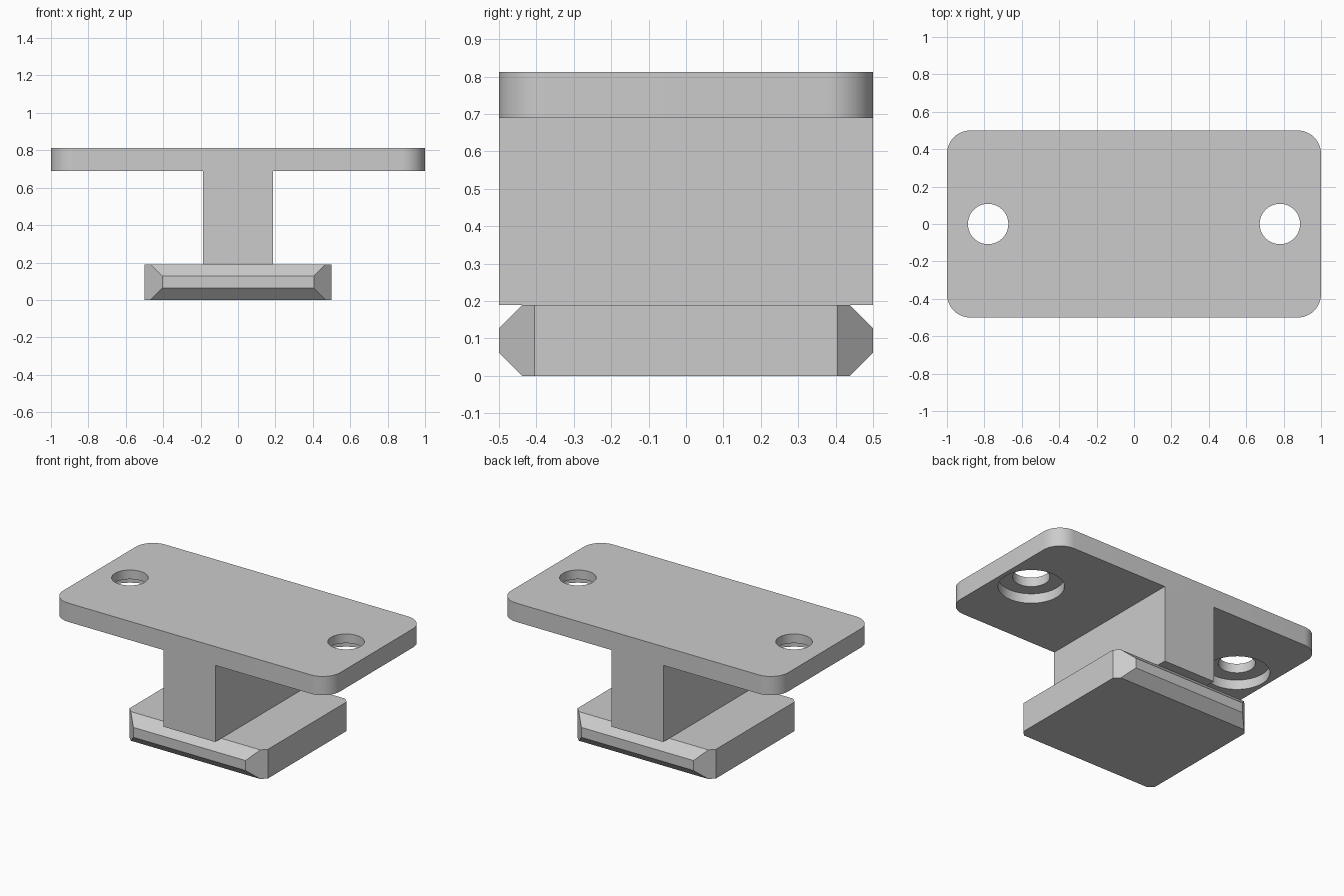
import bpy
import bmesh
from mathutils import Vector

default = bpy.data.objects.get("Cube")
if default:
    bpy.data.objects.remove(default, do_unlink=True)

GREY = (0.6, 0.6, 0.6, 1)
grey = bpy.data.materials.new("plain grey")
grey.use_nodes = True
grey.diffuse_color = GREY
grey.node_tree.nodes["Principled BSDF"].inputs["Base Color"].default_value = GREY

FOOT_TOP, PLATE_LOW, PLATE_TOP = 0.19, 0.69, 0.8125


def finish(name, bm):
    mesh = bpy.data.meshes.new(name)
    bmesh.ops.recalc_face_normals(bm, faces=bm.faces)
    bm.to_mesh(mesh)
    bm.free()
    mesh.materials.append(grey)
    obj = bpy.data.objects.new(name, mesh)
    bpy.context.collection.objects.link(obj)
    return obj


def box(half_x, half_y, low, high):
    bm = bmesh.new()
    bmesh.ops.create_cube(bm, size=1)
    for v in bm.verts:
        v.co = (v.co.x * 2 * half_x, v.co.y * 2 * half_y,
                low + (v.co.z + 0.5) * (high - low))
    return bm


def slice_off(bm, point, normal):
    """Cut away everything beyond a plane and close the opening."""
    geom = bm.verts[:] + bm.edges[:] + bm.faces[:]
    cut = bmesh.ops.bisect_plane(bm, geom=geom, plane_co=point,
                                 plane_no=Vector(normal), clear_outer=True)
    edges = [e for e in cut["geom_cut"] if isinstance(e, bmesh.types.BMEdge)]
    bmesh.ops.contextual_create(bm, geom=edges)


# Top plate with rounded corners
bm = box(1, 0.5, PLATE_LOW, PLATE_TOP)
corners = [e for e in bm.edges if abs(e.verts[0].co.z - e.verts[1].co.z) > 0.1]
bmesh.ops.bevel(bm, geom=corners, offset=0.125, segments=12,
                profile=0.5, affect='EDGES')
plate = finish("mounting_plate", bm)

# Screw holes, each with a wider recess underneath
for side in (-1, 1):
    for radius, z, depth in ((0.108, 0.75, 0.4), (0.193, PLATE_LOW, 0.125)):
        bm = bmesh.new()
        bmesh.ops.create_cone(bm, cap_ends=True, segments=48, radius1=radius,
                              radius2=radius, depth=depth)
        bmesh.ops.translate(bm, verts=bm.verts, vec=(side * 0.78, 0, z))
        cutter = finish("hole_cutter", bm)
        cutter.hide_render = True
        mod = plate.modifiers.new("hole", 'BOOLEAN')
        mod.operation = 'DIFFERENCE'
        mod.solver = 'EXACT'
        mod.object = cutter
        bpy.context.view_layer.objects.active = plate
        bpy.ops.object.modifier_apply(modifier=mod.name)
        bpy.data.objects.remove(cutter, do_unlink=True)

bpy.ops.object.select_all(action='DESELECT')
plate.select_set(True)
bpy.context.view_layer.objects.active = plate
bpy.ops.object.shade_smooth_by_angle()

# Upright stem
finish("stem", box(0.186, 0.5, FOOT_TOP, PLATE_LOW))

# Foot block: sloped front and back rims, clipped vertical corners
bm = box(0.5, 0.5, 0, FOOT_TOP)
for y in (-1, 1):
    slice_off(bm, (0, y * 0.4375, FOOT_TOP), (0, y, 1))
    slice_off(bm, (0, y * 0.4375, 0), (0, y, -1))
    for x in (-1, 1):
        slice_off(bm, (x * 0.5, y * 0.405, 0), (x, y, 0))
finish("foot", bm)
